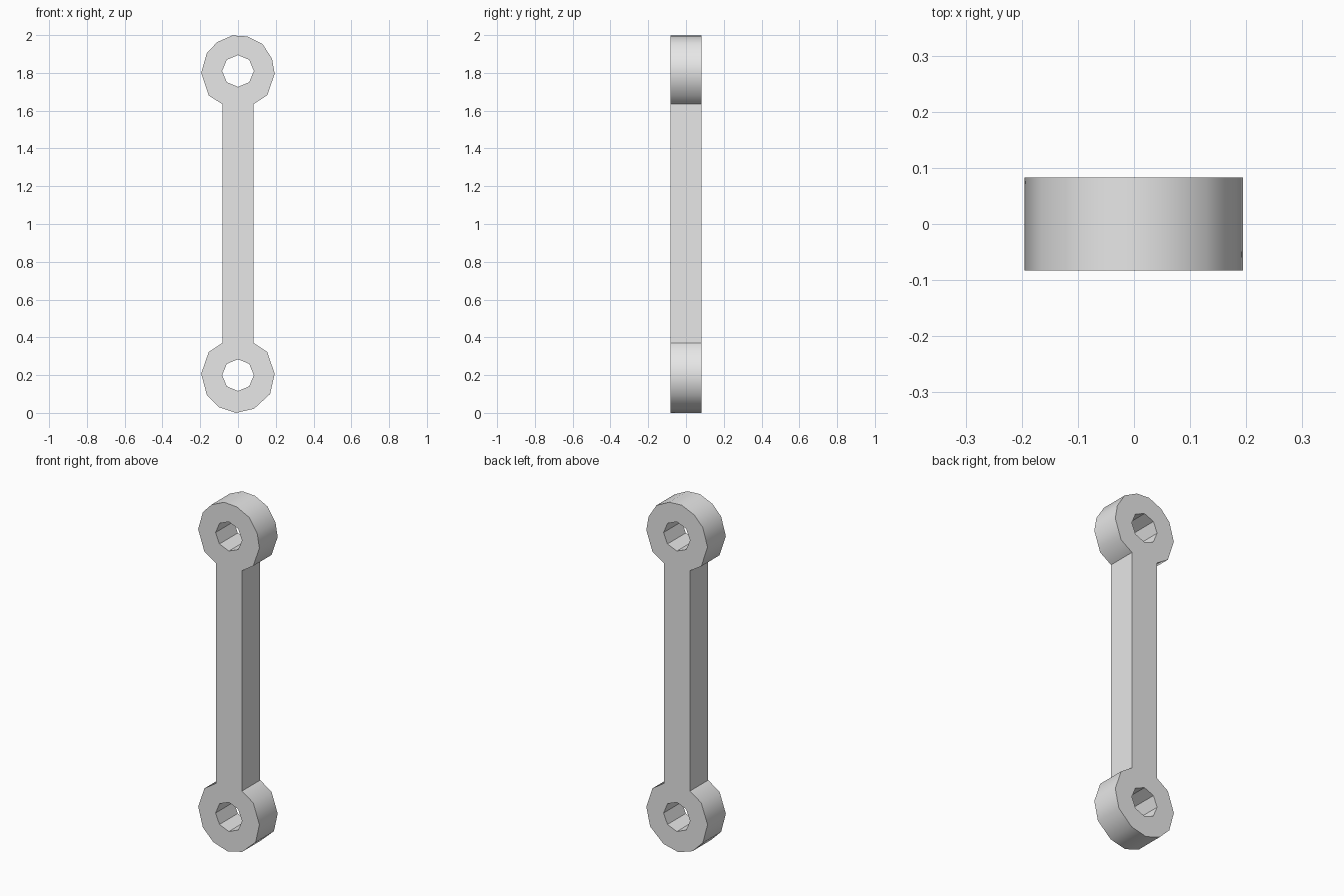
import bpy, bmesh, math

cube = bpy.data.objects.get("Cube")
if cube:
    bpy.data.objects.remove(cube, do_unlink=True)

# Plain grey material
grey = bpy.data.materials.new("light_grey")
grey.use_nodes = True
colour = (0.8, 0.8, 0.8, 1)
grey.diffuse_color = colour
grey.node_tree.nodes["Principled BSDF"].inputs["Base Color"].default_value = colour

HALF_DEPTH = 0.083

# Outline: left side of the shaft, around the top eye, down, around the bottom eye
top_eye = [(-0.083, 1.635), (-0.155, 1.68), (-0.195, 1.80), (-0.165, 1.905),
           (-0.11, 1.963), (-0.03, 1.998), (0.05, 1.993), (0.13, 1.953),
           (0.18, 1.875), (0.194, 1.795), (0.155, 1.682), (0.083, 1.635)]
bottom_eye = [(0.083, 0.37), (0.155, 0.322), (0.194, 0.207), (0.17, 0.10),
              (0.085, 0.022), (-0.01, 0.0), (-0.10, 0.03), (-0.165, 0.095),
              (-0.195, 0.207), (-0.155, 0.322), (-0.083, 0.37)]


def hole(z, radius=0.084, sides=8):
    angles = [math.tau * i / sides for i in range(sides)]
    return [(radius * math.sin(a), z + radius * math.cos(a)) for a in angles]


def add_loop(bm, points):
    verts = [bm.verts.new((x, -HALF_DEPTH, z)) for x, z in points]
    return [bm.edges.new((verts[i - 1], verts[i])) for i in range(len(verts))]


# Fill the outline around both holes, then extrude it through the thickness
bm = bmesh.new()
edges = []
for points in (top_eye + bottom_eye, hole(1.81), hole(0.2)):
    edges += add_loop(bm, points)
bmesh.ops.triangle_fill(bm, edges=edges, use_beauty=True, normal=(0, -1, 0))
result = bmesh.ops.extrude_face_region(bm, geom=bm.faces[:], use_keep_orig=True)
moved = [g for g in result["geom"] if isinstance(g, bmesh.types.BMVert)]
bmesh.ops.translate(bm, verts=moved, vec=(0, 2 * HALF_DEPTH, 0))
bmesh.ops.recalc_face_normals(bm, faces=bm.faces[:])
mesh = bpy.data.meshes.new("link_rod")
bm.to_mesh(mesh)
bm.free()

rod = bpy.data.objects.new("link_rod", mesh)
mesh.materials.append(grey)
bpy.context.collection.objects.link(rod)

# Soft eye rims, sharp front and back edges
for obj in bpy.context.selected_objects:
    obj.select_set(False)
rod.select_set(True)
bpy.context.view_layer.objects.active = rod
bpy.ops.object.shade_smooth_by_angle(angle=math.radians(40))
